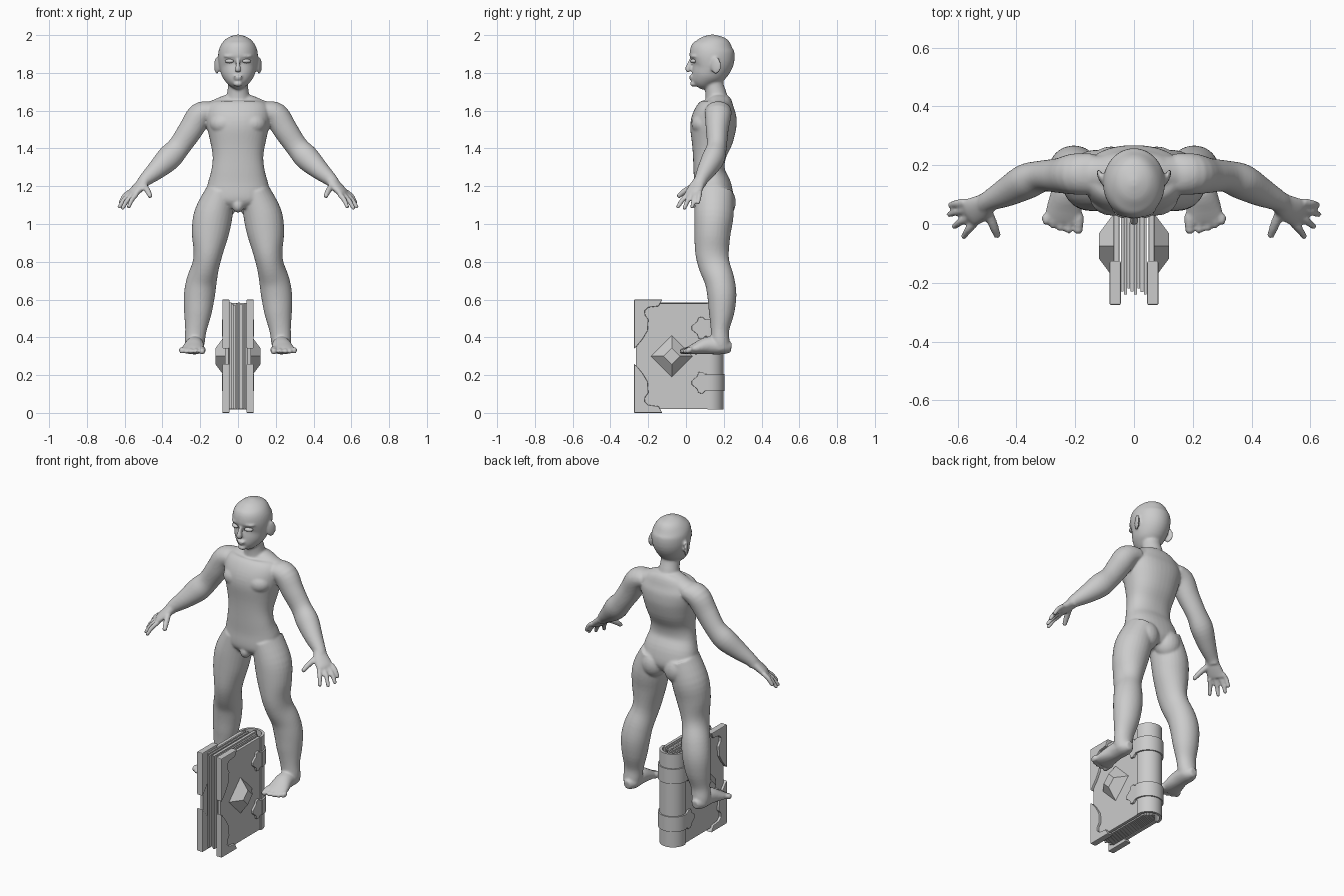
import bpy, bmesh, math
from mathutils import Vector, Matrix


def link(name, bm, smooth=None):
    bmesh.ops.recalc_face_normals(bm, faces=bm.faces[:])
    me = bpy.data.meshes.new(name)
    bm.to_mesh(me)
    bm.free()
    ob = bpy.data.objects.new(name, me)
    bpy.context.collection.objects.link(ob)
    if smooth:
        bpy.ops.object.select_all(action='DESELECT')
        ob.select_set(True)
        bpy.context.view_layer.objects.active = ob
        bpy.ops.object.shade_smooth_by_angle(angle=math.radians(smooth))
    return ob


def spline(st, n):
    """Catmull-Rom through the stations."""
    out = []
    for i in range(len(st) - 1):
        p = [st[max(0, min(len(st) - 1, i + k))] for k in (-1, 0, 1, 2)]
        for j in range(n):
            t = j / n
            out.append([.5 * (2*b + (c-a)*t + (2*a-5*b+4*c-d)*t*t + (3*b-a-3*c+d)*t**3)
                        for a, b, c, d in zip(*p)])
    return out + [list(st[-1])]


def loft(bm, st, ref=(1, 0, 0), s=1, e=2, sub=4, n=28):
    """Closed tube through stations (x, y, z, half width along ref, half depth)."""
    pts = spline(st, sub)
    cs = [Vector(p[:3]) for p in pts]
    rings = []
    for i, p in enumerate(pts):
        t = (cs[min(i + 1, len(cs) - 1)] - cs[max(i - 1, 0)]).normalized()
        u = Vector(ref)
        u = (u - t * u.dot(t)).normalized()
        v = t.cross(u)
        ring = []
        for k in range(n):
            c, d = math.cos(2*math.pi*k/n), math.sin(2*math.pi*k/n)
            q = cs[i] + u * p[3] * math.copysign(abs(c)**(2/e), c) \
                + v * p[4] * math.copysign(abs(d)**(2/e), d)
            ring.append(bm.verts.new((q.x * s, q.y, q.z)))
        rings.append(ring)
    for a, b in zip(rings, rings[1:]):
        for k in range(n):
            bm.faces.new((a[k], a[(k+1) % n], b[(k+1) % n], b[k]))
    bm.faces.new(rings[0])
    bm.faces.new(rings[-1])


def blob(bm, c, r, rot=0):
    m = Matrix.Translation(c) @ Matrix.Rotation(rot, 4, 'Z') @ Matrix.Diagonal((*r, 1))
    bmesh.ops.create_uvsphere(bm, u_segments=20, v_segments=14, radius=1, matrix=m)


def digit(bm, a, m, b, r, s):
    """Finger or toe from a through m to b."""
    loft(bm, [(*a, r, r), (*m, r, r), (*b, r * .8, r * .8)], (.35, .85, .15), s, n=12)
    blob(bm, (b[0] * s, b[1], b[2]), (r * .85,) * 3)


def prism(name, pts, axis, lo, hi, bevel=0, smooth=None):
    """Extrude a 2D outline: axis 'x' takes (y, z), axis 'z' takes (x, y)."""
    bm = bmesh.new()
    f = (lambda p, h: (h, *p)) if axis == 'x' else (lambda p, h: (*p, h))
    a, b = ([bm.verts.new(f(p, h)) for p in pts] for h in (lo, hi))
    k = len(pts)
    bm.faces.new(a)
    bm.faces.new(b)
    for i in range(k):
        bm.faces.new((a[i], a[(i+1) % k], b[(i+1) % k], b[i]))
    ob = link(name, bm, smooth)
    if bevel:
        mod = ob.modifiers.new("bevel", 'BEVEL')
        mod.width, mod.segments = bevel, 2
    return ob


def rect(a, b, c, d):
    return [(a, c), (b, c), (b, d), (a, d)]


# --- Figure: overlapping lofts fused into one smooth skin ---
bm = bmesh.new()
# torso, neck and head
loft(bm, [(0, cy, z, a, b) for z, cy, a, b in [
    (1.085, .15, .09, .075), (1.13, .147, .165, .103), (1.2, .14, .163, .1),
    (1.28, .123, .142, .083), (1.36, .124, .134, .088), (1.45, .138, .15, .112),
    (1.53, .146, .168, .122), (1.6, .16, .172, .108), (1.645, .17, .14, .078),
    (1.67, .168, .08, .055)]], e=2.25, n=40)
loft(bm, [(0, .17, 1.6, .085, .07), (0, .16, 1.68, .06, .057),
          (0, .147, 1.75, .053, .05), (0, .15, 1.83, .055, .055)])
loft(bm, [(0, cy, z, a, b) for z, cy, a, b in [
    (1.727, .06, .02, .028), (1.745, .072, .05, .05), (1.78, .096, .08, .075),
    (1.82, .123, .096, .102), (1.87, .138, .105, .118), (1.92, .137, .102, .116),
    (1.96, .14, .083, .095), (1.987, .14, .053, .062), (2.002, .14, .012, .014)]], n=40)
# nose, lips and chin
loft(bm, [(0, .03, 1.875, .009, .01), (0, .018, 1.845, .011, .014),
          (0, .01, 1.82, .016, .015), (0, .018, 1.806, .013, .011)], n=14)
blob(bm, (0, .026, 1.782), (.026, .011, .006))
blob(bm, (0, .028, 1.77), (.022, .011, .007))
blob(bm, (0, .042, 1.742), (.025, .022, .015))
blob(bm, (0, .075, 1.1), (.032, .035, .04))

for s in (-1, 1):
    # brow, ear, buttock, chest
    blob(bm, (s * .045, .04, 1.888), (.034, .015, .007), s * .35)
    blob(bm, (s * .112, .158, 1.838), (.01, .03, .045), -s * .4)
    blob(bm, (s * .078, .192, 1.115), (.078, .072, .085))
    blob(bm, (s * .075, .09, 1.53), (.075, .062, .06))
    # shoulder girdle and arm
    loft(bm, [(0, .172, 1.645, .06, .05), (.06, .172, 1.635, .06, .048),
              (.13, .172, 1.604, .06, .05), (.2, .17, 1.585, .06, .058)], (0, 1, 0), s)
    loft(bm, [(.14, .17, 1.6, .07, .05), (.2, .17, 1.578, .07, .066),
              (.25, .165, 1.5, .06, .065), (.31, .163, 1.412, .053, .06),
              (.365, .145, 1.35, .06, .066), (.43, .11, 1.287, .05, .052),
              (.49, .08, 1.235, .036, .036), (.51, .068, 1.21, .036, .03)], (0, 1, 0), s)
    # palm, fingers and thumb
    loft(bm, [(.485, .08, 1.24, .03, .03), (.52, .056, 1.2, .044, .026),
              (.552, .04, 1.168, .049, .021), (.562, .034, 1.152, .044, .015)],
         (.35, .85, .15), s)
    for base, tip in [((.575, .075, 1.17), (.622, .065, 1.115)),
                      ((.567, .052, 1.163), (.627, .033, 1.092)),
                      ((.555, .028, 1.158), (.61, -.008, 1.085)),
                      ((.538, .006, 1.156), (.578, -.042, 1.092))]:
        mid = (Vector(base) + Vector(tip)) / 2 + Vector((.004, 0, .004))
        digit(bm, base, mid, tip, .0135, s)
    digit(bm, (.497, .045, 1.205), (.478, -.005, 1.175), (.466, -.036, 1.15), .016, s)
    # leg
    loft(bm, [(.09, .15, 1.17, .08, .1), (.13, .148, 1.05, .102, .104),
              (.147, .14, .95, .098, .096), (.158, .138, .85, .078, .089),
              (.171, .15, .78, .072, .083), (.192, .178, .7, .08, .079),
              (.205, .19, .62, .082, .077), (.213, .188, .53, .073, .067),
              (.223, .18, .44, .057, .049), (.229, .182, .375, .053, .049),
              (.229, .19, .335, .046, .045)], s=s)
    # foot and toes
    loft(bm, [(.228, .24, .345, .02, .025), (.228, .2, .35, .046, .04),
              (.23, .12, .357, .05, .047), (.237, .05, .34, .061, .031),
              (.243, .008, .329, .062, .018)], s=s)
    for i, (x, y) in enumerate([(.19, -.018), (.222, -.02), (.25, -.013),
                                (.275, -.004), (.298, .01)]):
        r = .02 if i == 0 else .0155
        digit(bm, (x, .03, .333), (x, .012, .332), (x, y, .326), r, s)

body = link("figure_body", bm)
rm = body.modifiers.new("fuse", 'REMESH')
rm.mode, rm.voxel_size, rm.use_smooth_shade = 'VOXEL', .0065, True
sm = body.modifiers.new("soften", 'SMOOTH')
sm.factor, sm.iterations = .5, 5

for s, side in ((-1, "right"), (1, "left")):
    bm = bmesh.new()
    blob(bm, (s * .046, .037, 1.862), (.025, .014, .011), s * .4)
    link(side + "_eye", bm, 60)

# --- Book: page block made of loose gatherings ---
for i in range(8):
    x = -.045 + i * .01125
    front = -.225 - .012 * math.sin(i * 2.1) - .005
    top = .578 + .006 * math.cos(i * 1.7)
    prism("page_gathering", rect(front, .17 - abs(i - 3.5) * .012, .02, top),
          'x', x, x + .0095)


def arc(rx, ry, y0, start, k=16):
    half = [(rx * math.cos(math.pi * i / k), y0 + ry * math.sin(math.pi * i / k))
            for i in range(k + 1)]
    return [(rx, start)] + half + [(-rx, start)]


def shell(rx, ry, y0, start, t):
    return arc(rx, ry, y0, start) + arc(rx - t, ry - t, y0, start)[::-1]


# spine and its two bands
prism("spine", shell(.075, .075, .123, .113, .015), 'z', .018, .582, smooth=30)
for z in (.115, .405):
    prism("spine_band", shell(.085, .084, .121, .112, .02), 'z', z, z + .09, smooth=30)

corner = [(0, 0), (.15, 0), (.13, .035), (.075, .042), (.056, .06), (.06, .085),
          (.076, .105), (.072, .165), (.045, .21), (.012, .25), (0, .26)]
hinge = [(.125, -.045), (.1, -.045), (.088, -.058), (.065, -.055), (.06, -.035), (.03, -.01),
         (.03, .01), (.06, .035), (.065, .055), (.088, .058), (.1, .045), (.125, .045)]
for s in (-1, 1):
    # cover board with metal corners and hinge straps
    prism("cover_board", rect(-.265, .125, .02, .58), 'x', s * .05, s * .069, .003)
    for up in (0, 1):
        prism("corner_guard", [(-.275 + u, .6 - v if up else v) for u, v in corner],
              'x', s * .045, s * .083, .004)
        prism("hinge_strap", [(y, (.45 if up else .16) + z) for y, z in hinge],
              'x', s * .06, s * .081, .003)
    # faceted gem, cut flat on top
    bm = bmesh.new()
    bmesh.ops.create_cone(bm, cap_ends=True, segments=4, radius1=.118, radius2=.043,
                          depth=.056, matrix=Matrix.Translation((s * .091, -.075, .3))
                          @ Matrix.Rotation(s * math.pi / 2, 4, 'Y'))
    link("cover_gem", bm)
